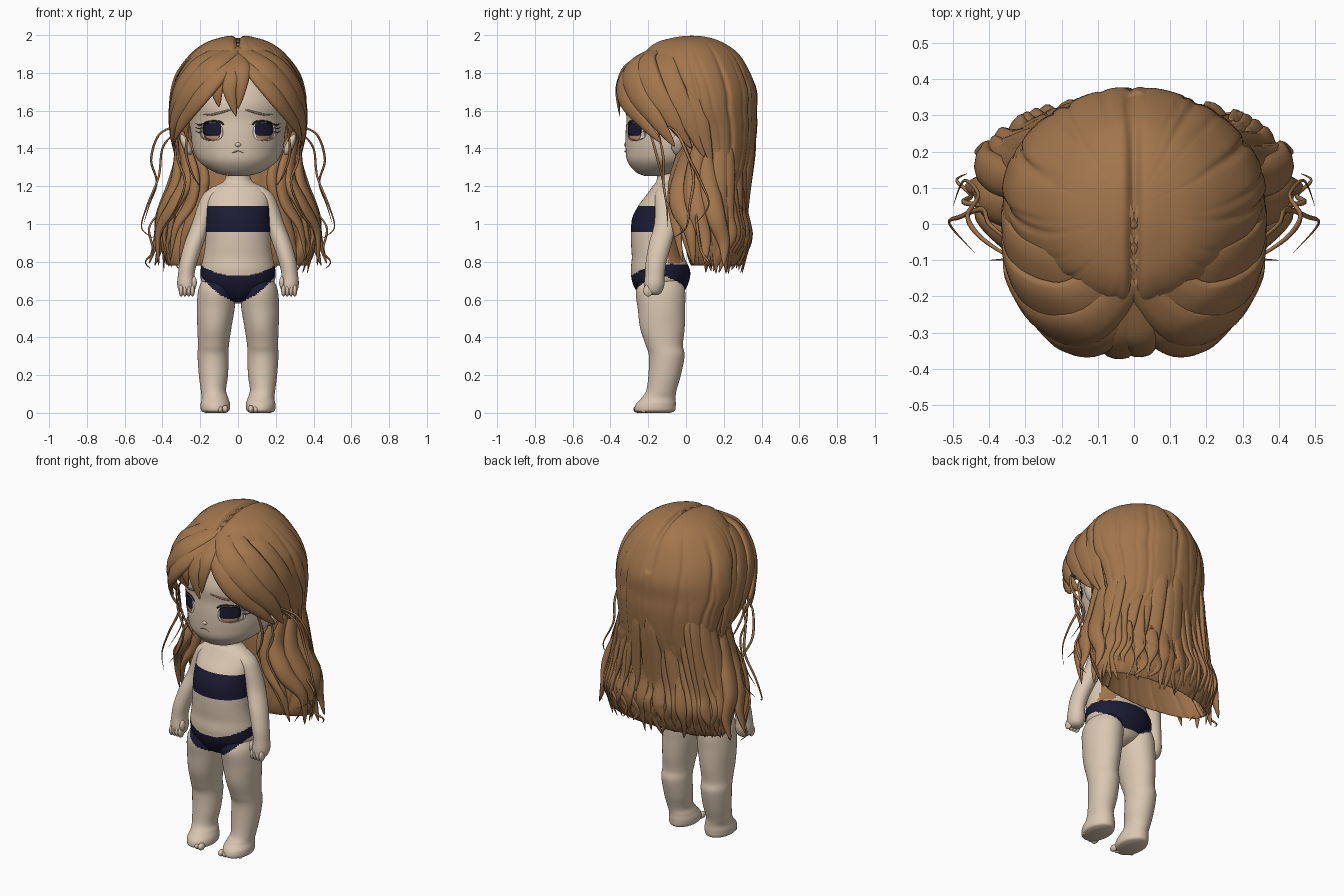
import bpy, bmesh, math, random
from mathutils import Vector

random.seed(4)
if "Cube" in bpy.data.objects:
    bpy.data.objects.remove(bpy.data.objects["Cube"])


def material(name, rgb):
    m = bpy.data.materials.new(name)
    m.use_nodes = True
    m.diffuse_color = (*rgb, 1)
    m.node_tree.nodes["Principled BSDF"].inputs["Base Color"].default_value = (*rgb, 1)
    return m


SKIN = material("skin", (0.70, 0.57, 0.44))
HAIR = material("hair_brown", (0.36, 0.18, 0.073))
NAVY = material("navy_cloth", (0.011, 0.011, 0.034))
CREAM = material("eye_cream", (0.78, 0.68, 0.58))
AMBER = material("eye_amber", (0.5, 0.25, 0.12))
BROW = material("brow_tan", (0.4, 0.29, 0.2))
DARK = material("lash_dark", (0.03, 0.02, 0.02))


def spline(rows, steps):
    """Catmull-Rom through rows of any width."""
    pts = [rows[0]] + list(rows) + [rows[-1]]
    out = []
    for a, b, c, d in zip(pts, pts[1:], pts[2:], pts[3:]):
        for k in range(steps):
            t = k / steps
            out.append([(2*q + (r-p)*t + (2*p-5*q+4*r-s)*t*t + (3*q-p-3*r+s)*t**3) / 2
                        for p, q, r, s in zip(a, b, c, d)])
    return out + [list(rows[-1])]


def build(name, rings, mats, rule=None):
    """Skin a stack of equal rings into a closed smooth mesh."""
    bm = bmesh.new()
    rows = [[bm.verts.new(p) for p in ring] for ring in rings]
    n = len(rows[0])
    for a, b in zip(rows, rows[1:]):
        for i in range(n):
            bm.faces.new((a[i], a[(i+1) % n], b[(i+1) % n], b[i]))
    bm.faces.new(rows[0])
    bm.faces.new(rows[-1])
    bmesh.ops.recalc_face_normals(bm, faces=bm.faces)
    for f in bm.faces:
        f.smooth = True
        if rule:
            f.material_index = rule(f.calc_center_median())
    me = bpy.data.meshes.new(name)
    bm.to_mesh(me)
    bm.free()
    for m in mats:
        me.materials.append(m)
    ob = bpy.data.objects.new(name, me)
    bpy.context.collection.objects.link(ob)
    return ob


def loft(name, rows, mats, n=40, steps=5, side=1, rule=None, groove=None):
    """Rows are z, centre x, centre y, radius x, radius y."""
    rings = []
    for z, cx, cy, rx, ry in spline(rows, steps):
        ring = []
        for i in range(n):
            a = math.tau * i / n
            g = groove(a, z) if groove else 1
            ring.append(Vector((side*cx + rx*g*math.sin(a), cy + ry*g*math.cos(a), z)))
        rings.append(ring)
    return build(name, rings, mats, rule)


def lock(name, pts, w, t, mat=HAIR, n=10, steps=7, axis_y=0.03):
    """Tapered flat strand that lies against the head."""
    path = [Vector(p) for p in spline(pts, steps)]
    rings = []
    for i, p in enumerate(path):
        u = i / (len(path) - 1)
        tan = (path[min(i+1, len(path)-1)] - path[max(i-1, 0)]).normalized()
        out = Vector((p.x, p.y - axis_y, max(0, p.z - 1.55)))
        out = (out - tan * out.dot(tan)).normalized()
        side = tan.cross(out)
        f = (0.5 + 0.5*min(1, u*3)) * (1 - u**2.5) + 0.03
        rings.append([p + side*w*f*math.cos(math.tau*k/n) + out*t*f*math.sin(math.tau*k/n)
                      for k in range(n)])
    return build(name, rings, [mat])


def ball(name, loc, rad, mat=SKIN):
    bpy.ops.mesh.primitive_uv_sphere_add(segments=20, ring_count=12, location=loc)
    ob = bpy.context.object
    ob.name = name
    ob.scale = rad
    ob.data.materials.append(mat)
    bpy.ops.object.shade_smooth()
    return ob


# Clothing, and the hair strip at the back of the waist, are colour rules
def cloth(c):
    x = min(1, abs(c.x) / 0.2)
    back = min(1, max(0, (c.y + .2) / .12))
    low = 0.585 + 0.14*x**1.6 + back*(.05 - .05*x)
    top = 0.725 + 0.055*x*x + back*(.06 - .05*x*x)
    if low < c.z < top or 0.955 < c.z < 1.095:
        return 1
    return 2 if .79 < c.z < .955 and -.095 < c.y < -.03 and c.x > 0 else 0


torso = [(.58, 0, -.135, .03, .04), (.61, 0, -.135, .1, .1), (.68, 0, -.135, .185, .145),
         (.75, 0, -.135, .198, .157), (.82, 0, -.147, .185, .14), (.88, 0, -.155, .175, .135),
         (.95, 0, -.157, .17, .134), (1.03, 0, -.155, .166, .13), (1.1, 0, -.14, .165, .11),
         (1.16, 0, -.12, .157, .085), (1.2, 0, -.105, .125, .072), (1.235, 0, -.095, .07, .06),
         (1.33, 0, -.09, .06, .06)]
loft("torso", torso, [SKIN, NAVY, HAIR], n=96, steps=12, rule=cloth)

leg = [(0, .12, -.165, .05, .08), (.012, .12, -.165, .074, .106), (.045, .12, -.16, .078, .106),
       (.08, .122, -.145, .07, .09), (.12, .13, -.13, .067, .08), (.2, .13, -.113, .077, .086),
       (.3, .132, -.102, .082, .094), (.36, .13, -.115, .082, .099), (.45, .125, -.125, .09, .118),
       (.55, .118, -.13, .1, .125), (.65, .11, -.135, .1, .13), (.72, .1, -.13, .08, .1)]
arm = [(.625, .27, -.175, .02, .03), (.64, .271, -.173, .04, .045), (.68, .273, -.168, .049, .054),
       (.73, .274, -.165, .044, .052), (.8, .262, -.158, .047, .055), (.9, .232, -.135, .051, .06),
       (1, .195, -.108, .05, .06), (1.1, .162, -.105, .05, .06), (1.16, .135, -.107, .047, .055),
       (1.2, .1, -.105, .03, .04)]
for s, tag in ((1, "left"), (-1, "right")):
    loft(tag + "_leg", leg, [SKIN, NAVY], n=64, steps=12, side=s, rule=lambda c: cloth(c) % 2)
    loft(tag + "_arm", arm, [SKIN], side=s)
    for i in range(4):
        ball(f"{tag}_finger_{i}", (s*(.241 + .02*i), -.2, .648), (.0125, .026, .032))
    ball(tag + "_thumb", (s*.232, -.2, .69), (.014, .02, .032))
    for i in range(5):
        r = .02 - .002*i
        ball(f"{tag}_toe_{i}", (s*(.068 + .026*i), -.253 + .004*i*i/2, r), (r*.8, r*1.3, r))
    ear = ball(tag + "_ear", (s*.275, -.045, 1.42), (.022, .035, .06))
    ear.rotation_euler = (0, s*.45, 0)

# Head with full cheeks and a flat jaw
head = [(1.255, 0, -.17, .05, .05), (1.275, 0, -.15, .125, .115), (1.33, 0, -.09, .205, .22),
        (1.4, 0, -.05, .24, .27), (1.48, 0, -.04, .25, .28), (1.55, 0, -.03, .262, .285),
        (1.65, 0, -.02, .28, .295), (1.78, 0, 0, .25, .255), (1.88, 0, .02, .16, .17),
        (1.92, 0, .02, .05, .05)]
loft("head", head, [SKIN], n=56, steps=6)
ball("nose", (0, -.311, 1.42), (.018, .017, .014))
skull = spline(head, 12)


def face_point(x, z, lift):
    _, _, cy, rx, ry = min(skull, key=lambda r: abs(r[0] - z))
    return Vector((x, cy - ry*math.sqrt(max(.01, 1 - (x/rx)**2)) - lift, z))


def plate(name, x, z, rx, rz, mat, lift, power=0.7):
    """Thin rounded plate that follows the face."""
    def edge(v):
        return math.copysign(abs(v)**power, v)
    rings = [[face_point(x + rx*q*edge(math.cos(a)), z + rz*q*edge(math.sin(a)), lift)
              for a in [math.tau*k/32 for k in range(32)]] for q in (1, .75, .5, .25, .05)]
    return build(name, rings, [mat])


def stroke(name, pts, w, mat):
    return lock(name, [face_point(x, z, .004) for x, z in pts], w, .003, mat, n=6, steps=5)


for s, tag in ((1, "left"), (-1, "right")):
    plate(tag + "_eye_white", s*.14, 1.487, .06, .045, CREAM, .003)
    plate(tag + "_eye_amber", s*.138, 1.478, .042, .033, AMBER, .005)
    plate(tag + "_iris", s*.138, 1.503, .048, .035, NAVY, .007, power=.5)
    stroke(tag + "_upper_lash", [(s*.075, 1.525), (s*.1, 1.542), (s*.16, 1.542), (s*.21, 1.515)], .006, DARK)
    for i in range(3):
        stroke(f"{tag}_lash_{i}", [(s*.19, 1.53 - .02*i), (s*.21, 1.525 - .02*i), (s*.228, 1.535 - .02*i)], .003, DARK)
    stroke(tag + "_lower_lash", [(s*.19, 1.455), (s*.15, 1.441), (s*.1, 1.446)], .002, BROW)
    stroke(tag + "_brow", [(s*.04, 1.605), (s*.1, 1.588), (s*.15, 1.578), (s*.2, 1.583)], .006, BROW)
stroke("mouth", [(-.03, 1.376), (0, 1.386), (.03, 1.376)], .003, BROW)


# Main hair mass with creased strands that turn wavy lower down
def strands(a, z):
    wave = .1*math.sin(z*15)*max(0, min(1, (1.35 - z)*3))
    b = a + wave
    g = (1 - abs(math.sin(5.5*b + .4*math.sin(4*z))))**5 * .045
    g += (1 - abs(math.sin(8*b + math.sin(3*z + 2*a))))**5 * .022
    return 1.01 - g * min(1, max(.3, (2.02 - z)*5))


hollow = [(1, 0, .13, .2, .05), (.9, 0, .15, .3, .09), (.8, 0, .16, .35, .12)]
hair = [(.785, 0, .16, .37, .135), (.85, 0, .165, .4, .16),
        (.95, 0, .17, .405, .17), (1.05, 0, .155, .385, .16), (1.2, 0, .155, .345, .165),
        (1.35, 0, .17, .32, .185), (1.5, 0, .15, .34, .225), (1.6, 0, .115, .36, .26),
        (1.7, 0, .09, .355, .285), (1.8, 0, .06, .325, .28), (1.9, 0, .03, .25, .25),
        (1.96, 0, .02, .17, .18), (1.99, 0, .03, .08, .09), (2, 0, .03, .01, .01)]
mass = loft("hair_mass", hollow + hair, [HAIR], n=200, steps=7, groove=strands)
for v in mass.data.vertices:
    if v.co.z > 1.3 and v.co.y > .1:
        v.co.x *= 1 - .35*(v.co.y - .1)
    if v.co.z > 1.75:
        v.co.z -= .025 * math.exp(-(v.co.x/.018)**2)
surface = spline(hair, 12)


def on_hair(angle, z, k):
    _, _, cy, rx, ry = min(surface, key=lambda r: abs(r[0] - z))
    return (rx*k*math.sin(angle), cy + ry*k*math.cos(angle), z)


# Long wavy strands down the back, ending in a ragged hem
for i in range(34):
    a = math.radians(-112 + 224*i/33)
    top, bend = random.uniform(1.2, 1.55), random.uniform(-.1, .1)
    low = random.uniform(.735, .8)
    levels = ((top, .86, 0), (top - .12, .96, .02), (1.06, .98, bend/2), (.95, 1, bend),
              (.86, .98, -bend/2), (low, random.uniform(.92, 1.08), bend))
    lock(f"back_strand_{i}", [on_hair(a + e, z, k) for z, k, e in levels], .05, .018, axis_y=.1)

# Swept fringe, locks in front of the shoulders and loose wisps
fringe = [([(0, -.18, 1.905), (.09, -.31, 1.81), (.2, -.325, 1.67), (.3, -.22, 1.53), (.34, -.13, 1.43)], .06, .025),
          ([(0, -.15, 1.93), (.13, -.28, 1.84), (.26, -.26, 1.7), (.34, -.15, 1.54), (.345, -.06, 1.41)], .075, .028),
          ([(0, -.1, 1.95), (.17, -.22, 1.86), (.3, -.18, 1.72), (.35, -.07, 1.55), (.33, .03, 1.4)], .085, .026),
          ([(0, -.04, 1.965), (.2, -.13, 1.87), (.32, -.08, 1.72), (.355, .02, 1.54), (.33, .1, 1.35)], .09, .024),
          ([(0, .03, 1.975), (.2, -.03, 1.88), (.32, .01, 1.72), (.35, .08, 1.54), (.32, .14, 1.3)], .08, .02)]
shoulder = [([(.3, .02, 1.48), (.24, -.04, 1.28), (.25, -.06, 1.12), (.33, -.05, .98), (.36, -.02, .8)], .05, .03),
            ([(.3, .04, 1.45), (.27, -.02, 1.25), (.34, -.04, 1.1), (.42, .02, .96), (.42, .04, .78)], .06, .035),
            ([(.28, .05, 1.45), (.19, -.01, 1.27), (.22, -.01, 1.1), (.28, .0, .95), (.31, .03, .8)], .055, .035),
            ([(.31, .08, 1.45), (.33, .04, 1.22), (.4, .06, 1.05), (.43, .1, .92), (.47, .1, .79)], .06, .035),
            ([(.3, .1, 1.4), (.35, .12, 1.2), (.41, .16, 1.03), (.41, .2, .9), (.44, .2, .78)], .06, .035)]
wisps = [[(.33, -.1, 1.52), (.42, -.04, 1.47), (.46, .02, 1.34), (.43, .08, 1.22), (.47, .12, 1.1), (.5, .05, 1)],
         [(.34, -.05, 1.48), (.4, .0, 1.4), (.42, .04, 1.25), (.48, .02, 1.1), (.51, .0, .98), (.44, -.08, .92)],
         [(.31, -.15, 1.5), (.32, -.12, 1.35), (.28, -.12, 1.22), (.33, -.1, 1.08), (.4, -.1, .98)],
         [(.4, .05, 1.08), (.47, .06, .98), (.45, .08, .86), (.49, .12, .8), (.46, .14, .76)],
         [(.26, -.2, 1.52), (.275, -.16, 1.38), (.24, -.13, 1.26), (.2, -.12, 1.2)]]
for s, tag in ((1, "left"), (-1, "right")):
    def flip(pts):
        return [(s*x, y, z) for x, y, z in pts]
    for i, (pts, w, t) in enumerate(fringe):
        lock(f"{tag}_fringe_{i}", flip(pts), w, t)
    for i, (pts, w, t) in enumerate(shoulder):
        lock(f"{tag}_shoulder_lock_{i}", flip(pts), w, t, axis_y=.1)
    for i, pts in enumerate(wisps):
        lock(f"{tag}_wisp_{i}", flip(pts), .009, .007, n=6)

# Short centre fringe
centre = [([(0, -.18, 1.91), (-.03, -.31, 1.82), (-.045, -.36, 1.71), (-.01, -.35, 1.57)], .055),
          ([(0, -.18, 1.91), (.02, -.31, 1.83), (.015, -.355, 1.73), (.0, -.35, 1.61)], .05),
          ([(0, -.18, 1.91), (-.08, -.305, 1.82), (-.11, -.345, 1.71), (-.1, -.335, 1.62)], .05)]
for i, (pts, w) in enumerate(centre):
    lock(f"centre_fringe_{i}", pts, w, .02)
